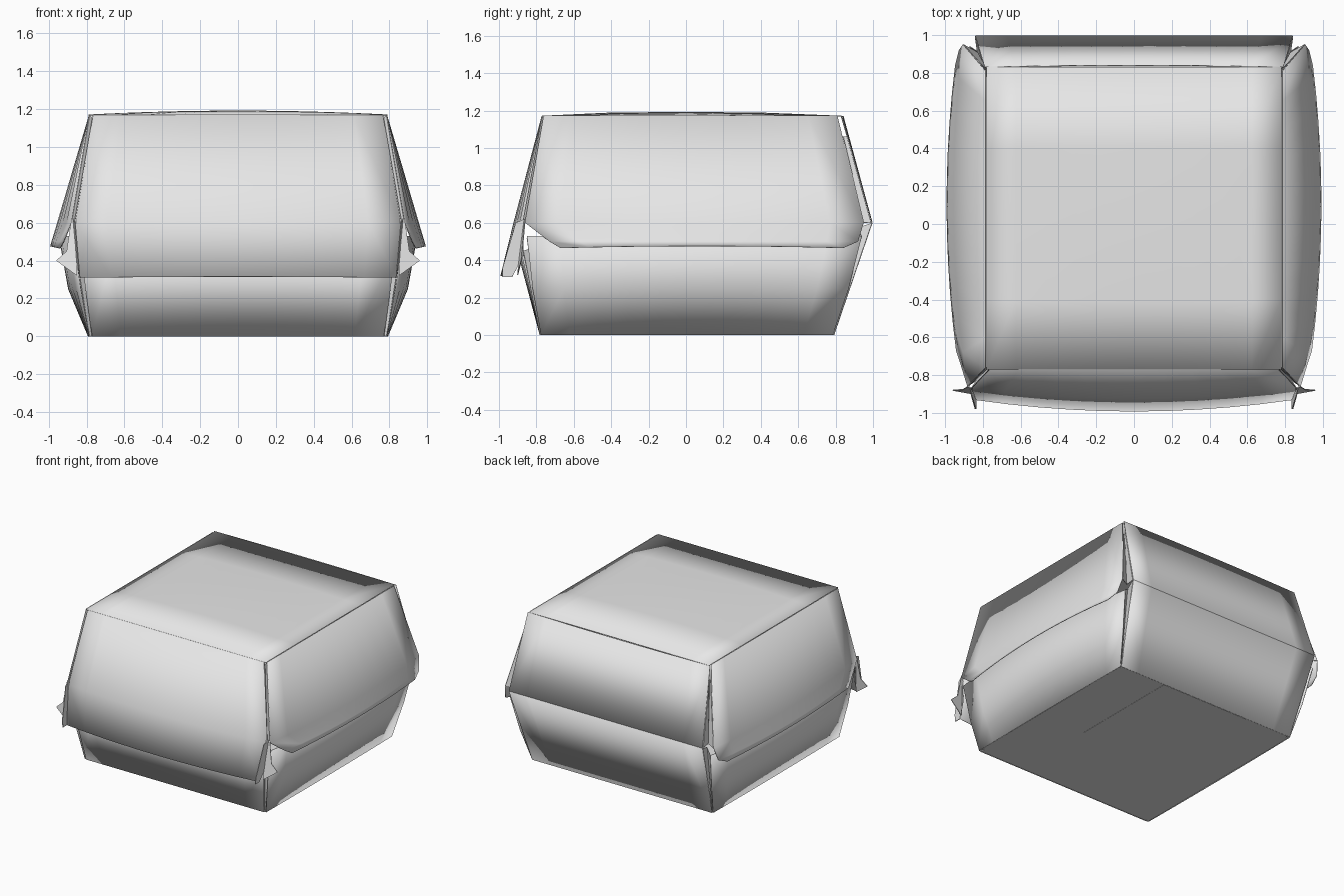
import bpy, math
from mathutils import Vector

cube = bpy.data.objects.get("Cube")
if cube:
    bpy.data.objects.remove(cube, do_unlink=True)

card = bpy.data.materials.new("plain_grey_card")
card.use_nodes = True
GREY = (0.8, 0.8, 0.8, 1)
card.diffuse_color = GREY
card.node_tree.nodes["Principled BSDF"].inputs["Base Color"].default_value = GREY


def sheet(name, verts, faces, mirror=False, smooth=True, thick=0.005):
    """Thin card object, optionally repeated on the other side."""
    mesh = bpy.data.meshes.new(name)
    mesh.from_pydata([tuple(v) for v in verts], [], faces)
    mesh.materials.append(card)
    obj = bpy.data.objects.new(name, mesh)
    bpy.context.collection.objects.link(obj)
    if smooth:
        bpy.ops.object.select_all(action='DESELECT')
        obj.select_set(True)
        bpy.context.view_layer.objects.active = obj
        bpy.ops.object.shade_smooth_by_angle(angle=math.radians(30))
    solid = obj.modifiers.new("card_thickness", 'SOLIDIFY')
    solid.thickness, solid.offset = thick, 0
    if mirror:
        mod = obj.modifiers.new("both_sides", 'MIRROR')
        mod.use_axis[0] = True
        mod.use_mirror_merge = False
    return obj


def loft(name, rows, n=10, **kw):
    """Surface through rows of (start, middle, end), each row a parabola."""
    verts, faces = [], []
    for a, m, b in rows:
        a, m, b = Vector(a), Vector(m), Vector(b)
        for i in range(n + 1):
            t = i / n
            verts.append(a * (2*t*t - 3*t + 1) + m * (4*t - 4*t*t) + b * (2*t*t - t))
    w = n + 1
    for r in range(len(rows) - 1):
        for i in range(n):
            k = r * w + i
            faces.append((k, k + 1, k + w + 1, k + w))
    return sheet(name, verts, faces, **kw)


def across(half, y, z, mid_y=None, mid_z=None):
    """Row running left to right, bowed in the middle."""
    return ((-half, y, z), (0, y if mid_y is None else mid_y, z if mid_z is None else mid_z),
            (half, y, z))


def along(y0, y1, x0, x1, z, mid_x, mid_z=None):
    """Row running front to back on the +x side."""
    return ((x0, y0, z), (mid_x, (y0 + y1) / 2, mid_z or z), (x1, y1, z))


# Base: floor, floor fold panel and four walls
floor = [(-.785, -.78, .004), (.785, -.78, .004), (.785, .79, .004), (-.785, .79, .004)]
sheet("base_floor", floor, [(3, 2, 1, 0)], smooth=False)
fold = [(-.38, -.1, .001), (.38, -.1, .001), (.38, .785, .001), (-.38, .785, .001)]
sheet("floor_fold_panel", fold, [(3, 2, 1, 0)], smooth=False, thick=0.002)
loft("base_front", [across(.77, -.78, 0), across(.83, -.87, .45, -.9)])
loft("base_back", [across(.78, .79, 0), across(.84, .995, .6)])
loft("base_sides", [along(-.775, .785, .785, .785, 0, .79),
                    along(-.82, .87, .83, .83, .25, .895),
                    along(-.85, .94, .87, .87, .53, .945)], mirror=True)

# Lid: slightly domed top, front flap, back and sides
loft("lid_top", [across(.78, -.77, 1.17), across(.78, -.4, 1.17, mid_z=1.187),
                 across(.78, 0, 1.17, mid_z=1.19), across(.78, .4, 1.17, mid_z=1.187),
                 across(.78, .83, 1.17)])
loft("lid_front", [across(.765, -.77, 1.17), across(.86, -.87, .6, -.92),
                   across(.835, -.93, .31, -.99, .315)])
loft("lid_back", [across(.79, .83, 1.17, .84), across(.84, .995, .6)])
loft("lid_sides", [along(-.76, .81, .785, .785, 1.17, .785),
                   along(-.86, .95, .88, .905, .6, .953),
                   along(-.73, .92, .92, .925, .5, .983),
                   along(-.67, .84, .94, .945, .465, .99, .475)], mirror=True)

# Corner gussets folded inward between neighbouring walls
gussets = {
    "lid_front_gussets": [((.765, -.77, 1.17), (.76, -.75, 1.14), (.785, -.76, 1.17)),
                          ((.86, -.87, .62), (.83, -.82, .6), (.88, -.86, .6))],
    "lid_back_gussets": [((.8, .86, 1.06), (.78, .82, 1.06), (.805, .84, 1.06)),
                         ((.84, .99, .6), (.83, .91, .6), (.905, .95, .6))],
    "base_front_gussets": [((.77, -.78, .0), (.76, -.75, .0), (.785, -.775, .0)),
                           ((.83, -.87, .45), (.8, -.81, .47), (.87, -.85, .52))],
    "base_back_gussets": [((.78, .79, .0), (.76, .76, .0), (.785, .785, .0)),
                          ((.84, .995, .6), (.82, .91, .57), (.87, .94, .53))],
}
for name, rows in gussets.items():
    loft(name, rows, n=2, mirror=True, smooth=False)

# Locking tabs poking out at the front corners
sheet("tab_outer_wings", [(.855, -.87, .62), (.88, -.86, .62), (.905, -.875, .45),
                          (.96, -.88, .40), (.85, -.9, .32)],
      [(0, 4, 3, 2, 1)], mirror=True, smooth=False)
sheet("tab_front_wings", [(.87, -.865, .62), (.86, -.91, .6), (.84, -.98, .36),
                          (.835, -.98, .31), (.835, -.93, .31), (.855, -.87, .42)],
      [(0, 1, 2, 3, 4, 5)], mirror=True, smooth=False)
